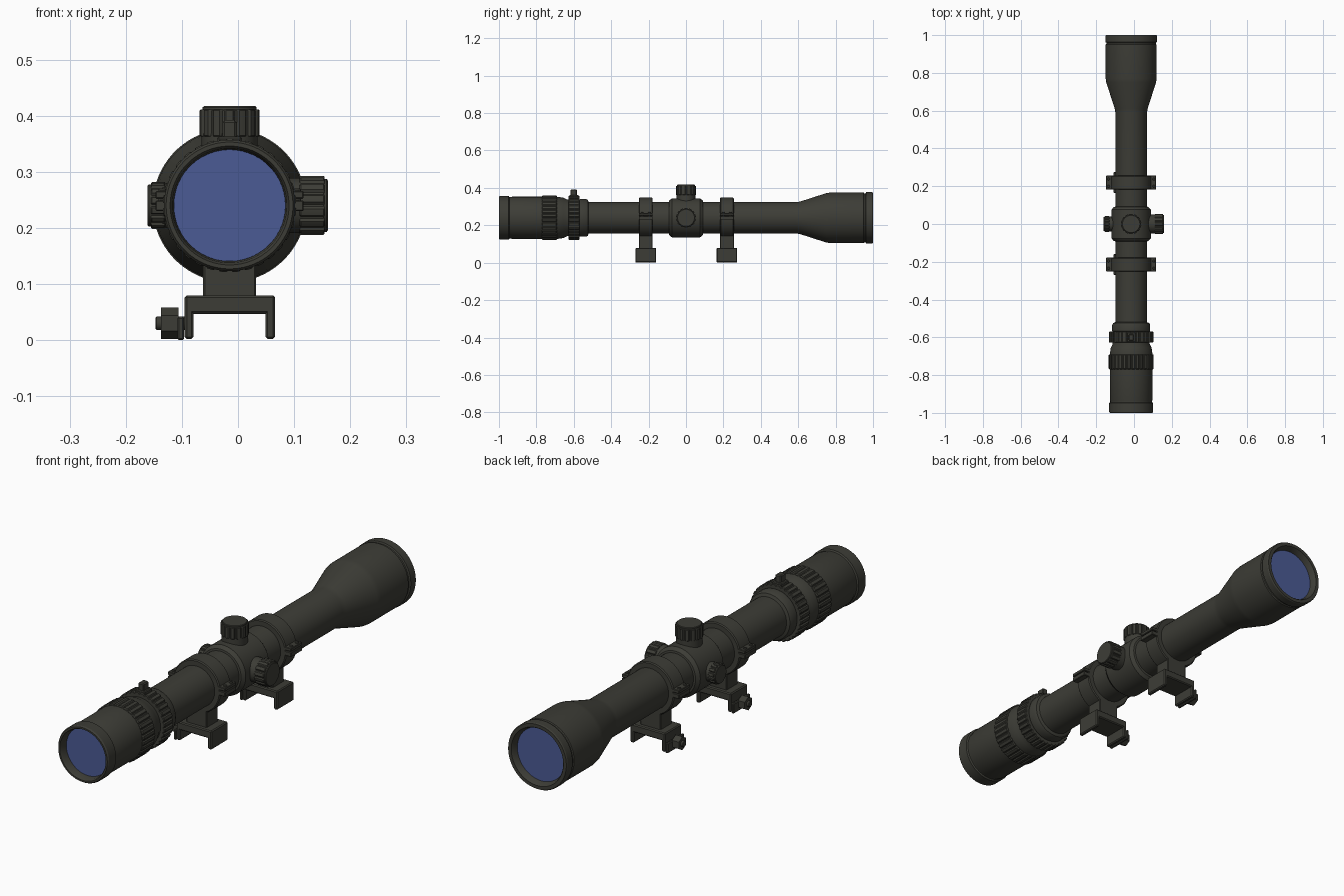
import bpy, bmesh, math
from mathutils import Vector, Matrix

if "Cube" in bpy.data.objects:
    bpy.data.objects.remove(bpy.data.objects["Cube"])

CX, CZ = -0.015, 0.240          # optical axis


def material(name, rgb):
    m = bpy.data.materials.new(name)
    m.diffuse_color = (*rgb, 1)
    m.use_nodes = True
    m.node_tree.nodes["Principled BSDF"].inputs["Base Color"].default_value = m.diffuse_color
    return m


BODY = material("dark olive metal", (0.046, 0.046, 0.037))
GLASS = material("blue glass", (0.07, 0.105, 0.30))


def finish(name, bm, mat):
    bmesh.ops.recalc_face_normals(bm, faces=bm.faces)
    me = bpy.data.meshes.new(name)
    bm.to_mesh(me)
    bm.free()
    me.materials.append(mat)
    me.shade_smooth()
    me.set_sharp_from_angle(angle=math.radians(28))
    ob = bpy.data.objects.new(name, me)
    bpy.context.collection.objects.link(ob)
    return ob


def lathe(name, origin, axis, profile, segs=64, teeth=0, depth=0.0, mat=BODY, cap=True):
    """Turn (distance, radius) points about an axis; teeth cut lengthwise flutes."""
    bm = bmesh.new()
    mtx = Matrix.Translation(origin) @ Vector(axis).to_track_quat('Z', 'Y').to_matrix().to_4x4()
    n = teeth * 6 if teeth else segs
    rings = []
    for d, r in profile:
        ring = []
        for i in range(n):
            a = 2 * math.pi * (i + 0.5) / n
            rr = r - depth if teeth and i % 6 in (0, 5) else r
            ring.append(bm.verts.new(mtx @ Vector((rr * math.cos(a), rr * math.sin(a), d))))
        rings.append(ring)
    for a, b in zip(rings, rings[1:]):
        for i in range(n):
            j = (i + 1) % n
            bm.faces.new((a[i], a[j], b[j], b[i]))
    if cap:
        bm.faces.new(rings[0])
        bm.faces.new(rings[-1])
    return finish(name, bm, mat)


def box(name, x, y, z, bevel=0.003):
    bm = bmesh.new()
    bmesh.ops.create_cube(bm, size=1)
    for v in bm.verts:
        v.co = [(lo + hi) / 2 + c * (hi - lo) for c, (lo, hi) in zip(v.co, (x, y, z))]
    if bevel:
        bmesh.ops.bevel(bm, geom=bm.edges[:], offset=bevel, segments=1, affect='EDGES')
    return finish(name, bm, BODY)


AXIS = (CX, 0, CZ)
Y = (0, 1, 0)

# Main tube from eyepiece rim to objective rim, with recessed ends
lathe("scope_body", AXIS, Y, [
    (-0.955, 0.099), (-0.993, 0.102), (-1.0, 0.106), (-1.0, 0.113), (-0.994, 0.117),
    (-0.948, 0.117), (-0.944, 0.111), (-0.936, 0.111), (-0.930, 0.113), (-0.690, 0.113),
    (-0.655, 0.108), (-0.635, 0.098), (-0.570, 0.098), (-0.565, 0.101), (-0.535, 0.101),
    (-0.525, 0.096), (-0.520, 0.084), (0.590, 0.084), (0.610, 0.087), (0.750, 0.132),
    (0.770, 0.135), (0.950, 0.135), (0.953, 0.131), (0.960, 0.131), (0.963, 0.137),
    (0.995, 0.137), (1.0, 0.134), (1.0, 0.120), (0.995, 0.116), (0.968, 0.109)], segs=72, cap=False)

# Lenses
lathe("eyepiece_lens", AXIS, Y, [(-0.966, 0.0995), (-0.958, 0.0995)], mat=GLASS)
lathe("objective_lens", AXIS, Y, [(0.966, 0.110), (0.974, 0.110)], mat=GLASS)

# Knurled focus and zoom rings, zoom lever
lathe("focus_ring", AXIS, Y, [(-0.77, 0.115), (-0.766, 0.119), (-0.694, 0.119), (-0.69, 0.115)],
      teeth=32, depth=0.004)
lathe("zoom_ring", AXIS, Y, [(-0.628, 0.115), (-0.625, 0.118), (-0.573, 0.118), (-0.570, 0.115)],
      teeth=32, depth=0.005)
box("zoom_lever", (CX - 0.013, CX + 0.013), (-0.618, -0.583), (CZ + 0.10, 0.392), 0.004)
box("zoom_lever_foot", (CX - 0.022, CX + 0.022), (-0.624, -0.574), (CZ + 0.10, CZ + 0.123))

# Central turret housing
lathe("turret_housing", AXIS, Y, [(-0.092, 0.084), (-0.09, 0.092), (-0.076, 0.104),
                                  (0.076, 0.104), (0.09, 0.092), (0.092, 0.084)])


# Adjustment turrets: neck, fluted knob and end cap
def turret(name, axis, r, start, end):
    lathe(name + "_neck", AXIS, axis, [(0.07, r * 0.93), (start + 0.005, r * 0.93)], 40)
    lathe(name + "_knob", AXIS, axis, [(start, r - 0.002), (start + 0.002, r),
                                      (end - 0.008, r), (end - 0.006, r - 0.002)],
          teeth=14, depth=0.004)
    lathe(name + "_cap", AXIS, axis, [(end - 0.01, r * 0.9), (end - 0.002, r * 0.89),
                                     (end, r * 0.85)], 40)


turret("elevation_turret", (0, 0, 1), 0.054, 0.123, 0.177)
turret("windage_turret", (1, 0, 0), 0.053, 0.125, 0.175)
turret("focus_turret", (-1, 0, 0), 0.042, 0.115, 0.146)

# Two mounts: ring, split lugs with screws, pedestal, rail clamp and nut
for tag, yc in (("front", -0.215), ("rear", 0.219)):
    w = 0.037
    lathe(tag + "_mount_ring", AXIS, Y, [(yc - w, 0.082), (yc - w, 0.104), (yc - w + 0.004, 0.108),
                                         (yc + w - 0.004, 0.108), (yc + w, 0.104), (yc + w, 0.082)])
    for side, s in (("left", -1), ("right", 1)):
        xs = sorted((CX + s * 0.09, CX + s * 0.132))
        box(f"{tag}_{side}_upper_lug", xs, (yc - w, yc + w), (0.252, 0.266), 0.002)
        box(f"{tag}_{side}_lower_lug", xs, (yc - w, yc + w), (0.230, 0.249), 0.002)
        for k in (-1, 1):
            lathe(f"{tag}_{side}_screw_{k}", (CX + s * 0.12, yc + k * 0.019, 0.232), (0, 0, 1),
                  [(0, 0.007), (0.036, 0.007), (0.038, 0.005)], 16)
    box(tag + "_pedestal", (-0.062, 0.032), (yc - w, yc + w), (0.07, 0.165))
    b = (yc - 0.055, yc + 0.055)
    box(tag + "_clamp_bridge", (-0.095, 0.066), b, (0.047, 0.080), 0.004)
    box(tag + "_clamp_left_leg", (-0.095, -0.079), b, (0.002, 0.062), 0.004)
    box(tag + "_clamp_right_leg", (0.049, 0.066), b, (0.002, 0.062), 0.004)
    box(tag + "_clamp_plate", (-0.108, -0.096), b, (0.0, 0.042))
    hub = (0, yc, 0.030)
    lathe(tag + "_clamp_nut", hub, (-1, 0, 0), [(0.106, 0.028), (0.137, 0.028)], 6)
    lathe(tag + "_clamp_bolt", hub, (-1, 0, 0), [(0.09, 0.012), (0.145, 0.012), (0.147, 0.010)], 20)
